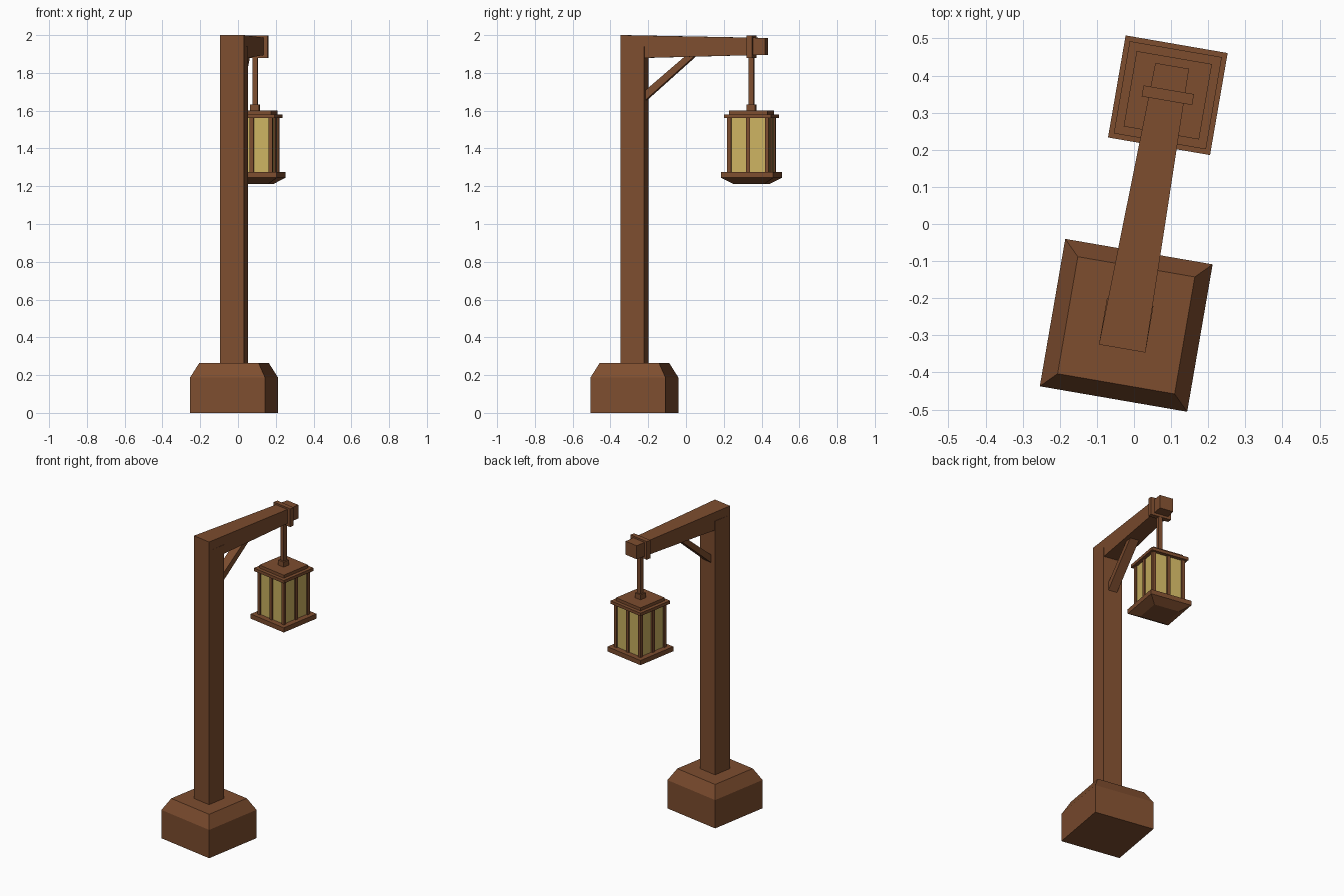
import bpy, bmesh, math
from mathutils import Matrix, Vector

if "Cube" in bpy.data.objects:
    bpy.data.objects.remove(bpy.data.objects["Cube"])

# Everything is built in a local frame (post axis at origin, arm along +y), then turned
PLACE = Matrix.Translation((-0.021, -0.273, 0)) @ Matrix.Rotation(math.radians(-9.8), 4, 'Z')
LX, LY = 0.005, 0.63          # lantern axis in the local frame


def material(name, rgb):
    m = bpy.data.materials.new(name)
    m.diffuse_color = (*rgb, 1)
    m.use_nodes = True
    m.node_tree.nodes["Principled BSDF"].inputs["Base Color"].default_value = m.diffuse_color
    return m


WOOD = material("brown wood", (0.205, 0.074, 0.028))
GLASS = material("amber glass", (0.60, 0.45, 0.12))


def loft(name, rings, mat=WOOD):
    """Join successive closed rings of points and cap both ends."""
    bm = bmesh.new()
    loops = [[bm.verts.new(Vector(p)) for p in r] for r in rings]
    n = len(loops[0])
    for a, b in zip(loops, loops[1:]):
        for i in range(n):
            j = (i + 1) % n
            bm.faces.new((a[i], a[j], b[j], b[i]))
    bm.faces.new(loops[0][::-1])
    bm.faces.new(loops[-1])
    bmesh.ops.recalc_face_normals(bm, faces=bm.faces)
    me = bpy.data.meshes.new(name)
    bm.to_mesh(me)
    bm.free()
    me.materials.append(mat)
    ob = bpy.data.objects.new(name, me)
    ob.matrix_world = PLACE
    bpy.context.collection.objects.link(ob)
    return ob


def rect(x, y, w, d, z):
    return [(x + sx * w / 2, y + sy * d / 2, z) for sx, sy in ((-1, -1), (1, -1), (1, 1), (-1, 1))]


def box(name, x, y, w, d, z0, z1, mat=WOOD):
    return loft(name, [rect(x, y, w, d, z0), rect(x, y, w, d, z1)], mat)


# Chamfered footing and post
loft("footing", [rect(0, 0, 0.403, 0.403, 0), rect(0, 0, 0.403, 0.403, 0.187), rect(0, 0, 0.32, 0.32, 0.263)])
box("post", 0, 0, 0.127, 0.127, 0.262, 1.94)


# Tapered arm: rectangular sections along y
def section(y, w, z0, z1, x=0):
    return [(x - w / 2, y, z0), (x + w / 2, y, z0), (x + w / 2, y, z1), (x - w / 2, y, z1)]


loft("arm", [section(-0.0635, 0.127, 1.876, 2.0), section(0.71, 0.092, 1.896, 1.985, 0.003)])

# Diagonal brace
profile = [(0.055, 1.648), (0.335, 1.895), (0.285, 1.895), (0.055, 1.70)]
loft("brace", [[(x, y, z) for y, z in profile] for x in (-0.03, 0.03)])

# Band around the arm, hanging rod and collar
box("arm_band", LX, LY, 0.138, 0.03, 1.878, 1.998)
box("hanging_rod", LX, LY, 0.027, 0.027, 1.60, 1.89)
box("rod_collar", LX, LY, 0.046, 0.046, 1.59, 1.633)

# Lantern roof and floor
box("roof_cap", LX, LY, 0.206, 0.206, 1.575, 1.60)
box("roof_plate", LX, LY, 0.252, 0.252, 1.56, 1.58)
loft("lantern_floor", [rect(LX, LY, 0.17, 0.17, 1.213), rect(LX, LY, 0.279, 0.279, 1.245),
                       rect(LX, LY, 0.279, 0.279, 1.276)])

# Glass body with corner posts and one mullion per side
box("glass", LX, LY, 0.205, 0.205, 1.27, 1.565, GLASS)
H = 0.101
for i in (-1, 0, 1):
    for j in (-1, 0, 1):
        if i or j:
            kind = "corner_post" if i and j else "mullion"
            box(kind, LX + i * H, LY + j * H, 0.021, 0.021, 1.27, 1.565)
